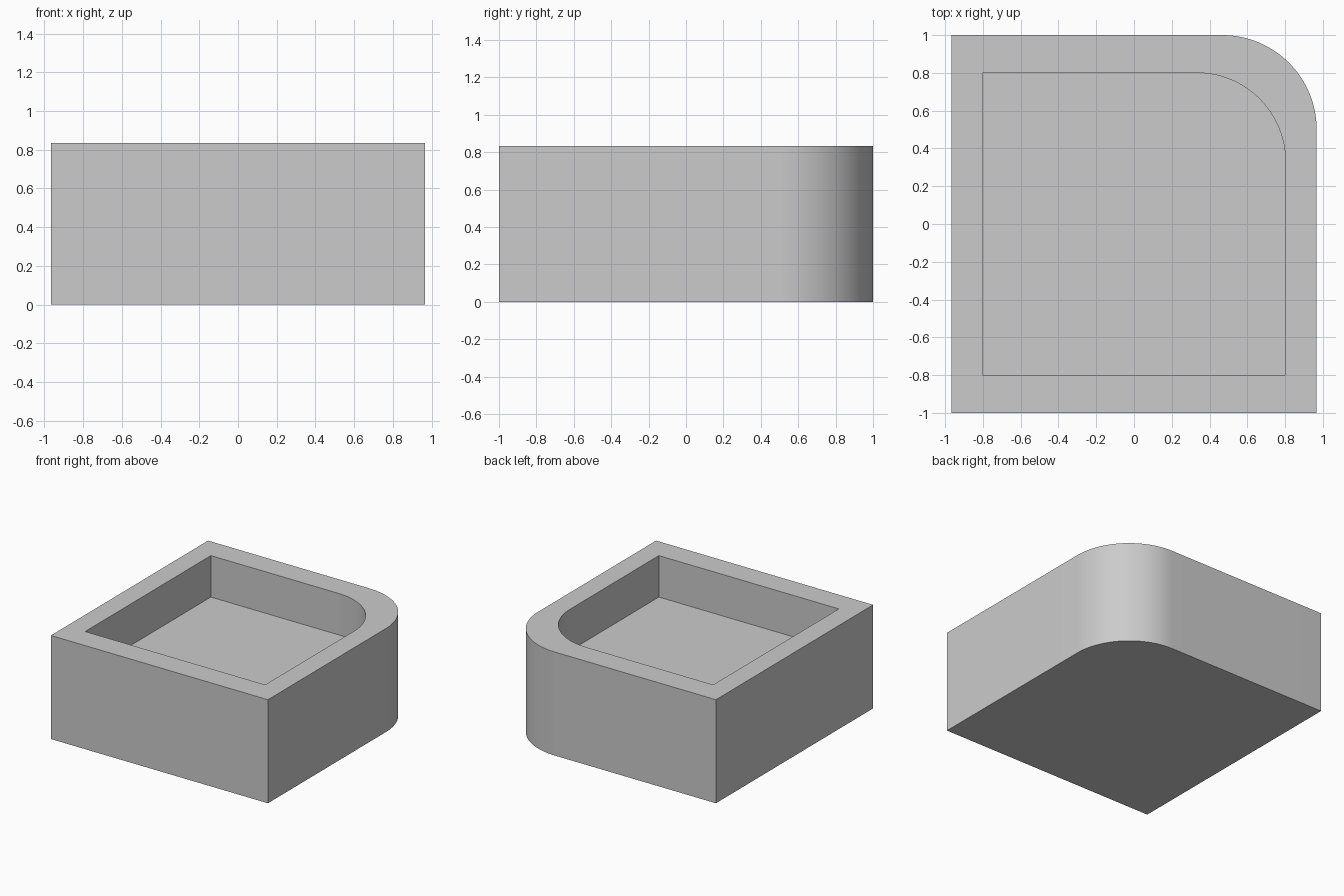
import bpy, bmesh, math

cube = bpy.data.objects.get("Cube")
if cube:
    bpy.data.objects.remove(cube, do_unlink=True)

HALF_X, HALF_Y, HEIGHT = 0.967, 1.0, 0.834
POCKET, FLOOR = 0.802, 0.5
STEPS = 32

grey = bpy.data.materials.new("plain grey")
grey.use_nodes = True
grey.diffuse_color = (0.6, 0.6, 0.6, 1)
grey.node_tree.nodes["Principled BSDF"].inputs["Base Color"].default_value = (0.6, 0.6, 0.6, 1)


def outline(hx, hy, radius):
    """Rectangle with its back left corner rounded, counter-clockwise."""
    pts = [(-hx, hy), (-hx, -hy), (hx, -hy)]
    for i in range(STEPS + 1):
        a = math.pi / 2 * i / STEPS
        pts.append((hx - radius + radius * math.cos(a), hy - radius + radius * math.sin(a)))
    return pts


bm = bmesh.new()


def ring(pts, z):
    return [bm.verts.new((x, y, z)) for x, y in pts]


def bridge(a, b):
    for i in range(len(a)):
        j = (i + 1) % len(a)
        bm.faces.new((a[i], a[j], b[j], b[i]))


# Outer wall, rim, pocket wall, then the two flat caps
outer = outline(HALF_X, HALF_Y, 0.5)
inner = outline(POCKET, 0.8, 0.47)
rings = [ring(outer, 0), ring(outer, HEIGHT), ring(inner, HEIGHT), ring(inner, FLOOR)]
for low, high in zip(rings, rings[1:]):
    bridge(low, high)
bm.faces.new(rings[0][::-1])
bm.faces.new(rings[-1])
bmesh.ops.recalc_face_normals(bm, faces=bm.faces)

mesh = bpy.data.meshes.new("tray_block")
bm.to_mesh(mesh)
bm.free()
mesh.materials.append(grey)
block = bpy.data.objects.new("tray_block", mesh)
bpy.context.collection.objects.link(block)

# Smooth the rounded corner, keep the edges sharp
bpy.ops.object.select_all(action="DESELECT")
block.select_set(True)
bpy.context.view_layer.objects.active = block
bpy.ops.object.shade_smooth_by_angle(angle=math.radians(30))
